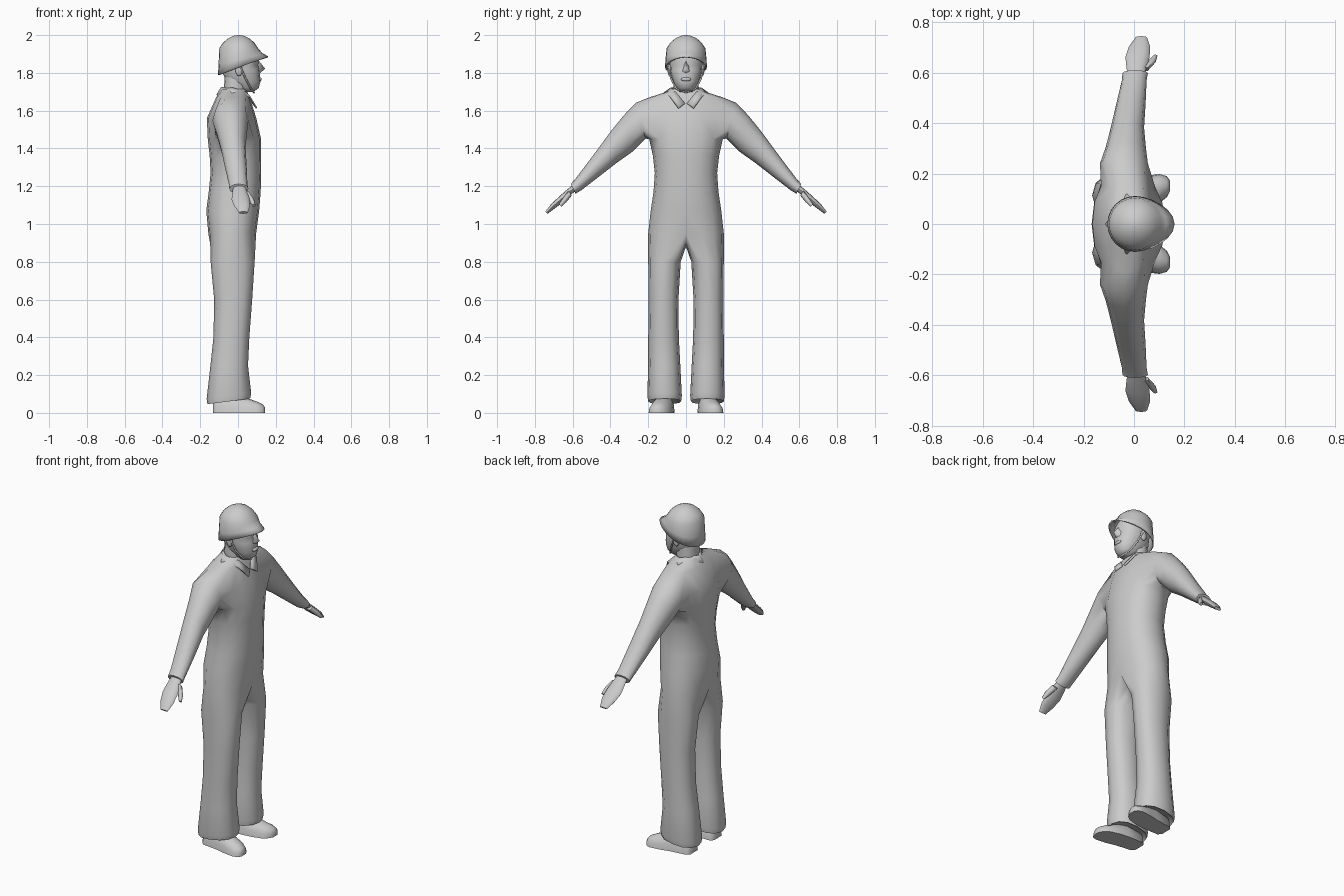
import bpy, bmesh, math
from mathutils import Vector

if "Cube" in bpy.data.objects:
    bpy.data.objects.remove(bpy.data.objects["Cube"])

mat = bpy.data.materials.new("plain_grey")
mat.diffuse_color = (0.6, 0.6, 0.6, 1)
mat.use_nodes = True
mat.node_tree.nodes["Principled BSDF"].inputs["Base Color"].default_value = mat.diffuse_color


def finish(obj, angle=50):
    bpy.ops.object.select_all(action='DESELECT')
    bpy.context.view_layer.objects.active = obj
    obj.select_set(True)
    bpy.ops.object.shade_smooth_by_angle(angle=math.radians(angle))
    return obj


def make(name, verts, faces, mirror=False, thick=0, angle=50):
    mesh = bpy.data.meshes.new(name)
    mesh.from_pydata([tuple(v) for v in verts], [], faces)
    bm = bmesh.new()
    bm.from_mesh(mesh)
    bmesh.ops.delete(bm, geom=[v for v in bm.verts if not v.link_faces], context='VERTS')
    bmesh.ops.recalc_face_normals(bm, faces=bm.faces)
    bm.to_mesh(mesh)
    bm.free()
    mesh.materials.append(mat)
    obj = bpy.data.objects.new(name, mesh)
    bpy.context.collection.objects.link(obj)
    finish(obj, angle)
    if mirror:
        m = obj.modifiers.new("mirror", 'MIRROR')
        m.use_axis = (False, True, False)
    if thick:
        s = obj.modifiers.new("thickness", 'SOLIDIFY')
        s.thickness = thick
    return obj


def se(v):
    # slightly squared-off sine or cosine
    return math.copysign(abs(v) ** 0.88, v)


def oval(z, xb, xf, y0, y1, angles):
    return [Vector(((xb + xf) / 2 + (xf - xb) / 2 * se(math.cos(a)),
                    (y0 + y1) / 2 + (y1 - y0) / 2 * se(math.sin(a)), z)) for a in angles]


def limb_ring(top, bot, xb, xf, n=12):
    # ring around a limb, from its upper and lower (y, z) edge points
    t, b = Vector((0, *top)), Vector((0, *bot))
    out = []
    for k in range(n):
        a = (k - 2) * math.tau / n
        p = (t + b) / 2 + (t - b) / 2 * math.cos(a)
        p.x = (xb + xf) / 2 - (xf - xb) / 2 * math.sin(a)
        out.append(p)
    return out


def loft(name, rings, caps=(True, True), **kw):
    n = len(rings[0])
    verts = [v for r in rings for v in r]
    faces = [(i * n + k, i * n + (k + 1) % n, (i + 1) * n + (k + 1) % n, (i + 1) * n + k)
             for i in range(len(rings) - 1) for k in range(n)]
    if caps[0]:
        faces.append(tuple(range(n)))
    if caps[1]:
        faces.append(tuple(range(len(verts) - n, len(verts))))
    return make(name, verts, faces, **kw)


def circle(n, start=0):
    return [math.radians(start) + math.tau * k / n for k in range(n)]


# Coverall: half torso, one leg and one sleeve in one skin, then mirrored
half = [math.pi * k / 8 for k in range(9)]
torso = [(1.715, -.085, .045, .075), (1.697, -.097, .05, .11), (1.672, -.115, .062, .19),
         (1.56, -.165, .097, .205), (1.45, -.16, .122, .195), (1.36, -.15, .123, .175),
         (1.27, -.145, .123, .165), (1.17, -.155, .12, .172), (1.07, -.168, .112, .187),
         (.95, -.157, .096, .2)]
V, F = [], []
for z, xb, xf, w in torso:
    V += oval(z, xb, xf, -w, w, half)
for i in range(len(torso) - 1):
    for k in range(8):
        if not (i in (2, 3) and 2 <= k < 6):        # armhole stays open
            a = i * 9 + k
            F.append((a, a + 1, a + 10, a + 9))


def extend(loop, rings):
    # continue a 12-point opening through further rings and close the end
    for r in rings:
        new = list(range(len(V), len(V) + 12))
        V.extend(r)
        for k in range(12):
            j = (k + 1) % 12
            F.append((loop[k], loop[j], new[j], new[k]))
        loop = new
    F.append(tuple(loop))


# sleeve
armhole = ([18 + k for k in range(2, 7)] + [27 + 6]
           + [36 + k for k in range(6, 1, -1)] + [27 + 2])
extend(armhole, [limb_ring(*r) for r in (
    ((.265, 1.642), (.215, 1.452), -.135, .055), ((.33, 1.575), (.28, 1.385), -.112, .047),
    ((.40, 1.488), (.365, 1.325), -.092, .04), ((.50, 1.352), (.455, 1.255), -.07, .046),
    ((.585, 1.24), (.555, 1.178), -.048, .05), ((.61, 1.212), (.585, 1.16), -.046, .055),
    ((.606, 1.202), (.588, 1.17), -.035, .045))])

# trouser leg, starting from the hip edge and the crotch seam
V += [Vector((-.10, 0, .9)), Vector((-.03, 0, .88)), Vector((.045, 0, .9))]
hip = [81 + k for k in range(9)] + [len(V) - 3, len(V) - 2, len(V) - 1]
legs = [oval(z, xb, xf, y0, y1, circle(12, -30)) for z, xb, xf, y0, y1 in (
    (.80, -.145, .088, .028, .2), (.60, -.126, .075, .04, .198), (.40, -.13, .06, .038, .2),
    (.25, -.146, .053, .03, .2), (.09, -.166, .07, .022, .205), (.062, -.162, .064, .026, .2),
    (.075, -.145, .045, .045, .185))]
for ring in legs[-3:]:
    for p in ring:
        p.z += .13 * (p.x + .04)                    # hem drops at the heel
extend(hip, legs)
make("coverall", V, F, mirror=True, angle=60)

# Folded collar
inner = [(-.09, 0, 1.725), (-.025, .082, 1.722), (.045, .055, 1.70), (.082, .006, 1.64)]
outer = [(-.115, 0, 1.685), (-.03, .12, 1.695), (.066, .085, 1.675), (.102, .04, 1.615)]
make("collar", inner + outer, [(k, k + 1, k + 5, k + 4) for k in range(3)],
     mirror=True, thick=.008)

# Shoes, toes turned slightly out
shoe = []
for x, yc, w, h in ((-.132, .112, .035, .055), (-.115, .112, .052, .085), (-.02, .118, .058, .1),
                    (.04, .128, .062, .082), (.10, .14, .058, .06), (.13, .148, .042, .046),
                    (.143, .151, .02, .03)):
    shoe.append([Vector((x, yc + w * math.cos(a), max(0, h * se(math.sin(a)))))
                 for a in [math.pi * k / 8 for k in range(9)]])
loft("shoe", shoe, mirror=True)

# Hands with thumbs
loft("hand", [limb_ring(*r) for r in (
    ((.598, 1.208), (.58, 1.18), -.025, .04), ((.63, 1.182), (.612, 1.152), -.03, .05),
    ((.672, 1.145), (.652, 1.115), -.034, .062), ((.712, 1.108), (.695, 1.082), -.02, .064),
    ((.745, 1.066), (.733, 1.054), .005, .052))], mirror=True)
loft("thumb", [limb_ring(*r, n=8) for r in (
    ((.622, 1.178), (.605, 1.15), .025, .06), ((.65, 1.14), (.634, 1.115), .052, .086),
    ((.672, 1.106), (.66, 1.092), .075, .093))], mirror=True)

# Neck and head
loft("neck", [oval(z, xb, xf, -w, w, circle(12)) for z, xb, xf, w in (
    (1.62, -.08, .04, .066), (1.70, -.075, .045, .068), (1.80, -.07, .05, .066))])
head = [oval(z, xb, xf, -w, w, circle(16)) for z, xb, xf, w in (
    (1.70, .01, .082, .034), (1.72, -.02, .11, .052), (1.755, -.06, .119, .07),
    (1.79, -.078, .116, .08), (1.815, -.08, .114, .084), (1.842, -.082, .11, .086),
    (1.87, -.082, .112, .088), (1.92, -.07, .09, .08), (1.96, -.03, .05, .04))]
for k in (1, 2, 14, 15):
    head[5][k].x -= .009                            # eye sockets
loft("head", head, angle=60)
make("nose", [(.106, 0, 1.87), (.144, 0, 1.822), (.112, -.019, 1.807), (.112, .019, 1.807),
              (.118, 0, 1.8), (.095, -.012, 1.865), (.095, .012, 1.865)],
     [(0, 1, 2, 5), (0, 6, 3, 1), (1, 3, 4), (1, 4, 2)], angle=70)


def blob(name, loc, size):
    bpy.ops.mesh.primitive_uv_sphere_add(segments=10, ring_count=6, location=loc)
    o = bpy.context.object
    o.name = name
    o.scale = size
    o.data.materials.append(mat)
    finish(o, 70)


blob("lips", (.114, 0, 1.766), (.012, .027, .011))
for s in (-1, 1):
    blob("ear", (.005, s * .086, 1.815), (.02, .012, .032))

# Helmet: sloped rim with a front brim, rounded dome
rim, low, mid = [], [], []
for a in circle(24):
    c, s = math.cos(a), math.sin(a)
    x = .004 + .11 * c + .047 * max(0, c) ** 2
    z = 1.829 + .37 * (x - .004)
    rim.append(Vector((x, .111 * s, z)))
    low.append(Vector((.004 + .107 * c + .018 * max(0, c) ** 2, .109 * s, z + (1.93 - z) * .4)))
    mid.append(Vector((.004 + .103 * c, .103 * s, 1.93)))
dome = [[Vector((.004 + r * math.cos(a), r * math.sin(a), z)) for a in circle(24)]
        for z, r in ((1.96, .083), (1.983, .056), (1.996, .028), (2.0, .006))]
loft("helmet", [rim, low, mid] + dome, caps=(False, True), thick=.007, angle=60)

# Chin strap
path = [(.008, .096, 1.842), (.04, .08, 1.77), (.07, .05, 1.714), (.085, 0, 1.696)]
path += [(x, -y, z) for x, y, z in path[-2::-1]]
curve = bpy.data.curves.new("chin_strap", 'CURVE')
curve.dimensions = '3D'
curve.bevel_depth = .005
curve.bevel_resolution = 1
spline = curve.splines.new('POLY')
spline.points.add(len(path) - 1)
for p, co in zip(spline.points, path):
    p.co = (*co, 1)
curve.materials.append(mat)
bpy.context.collection.objects.link(bpy.data.objects.new("chin_strap", curve))
